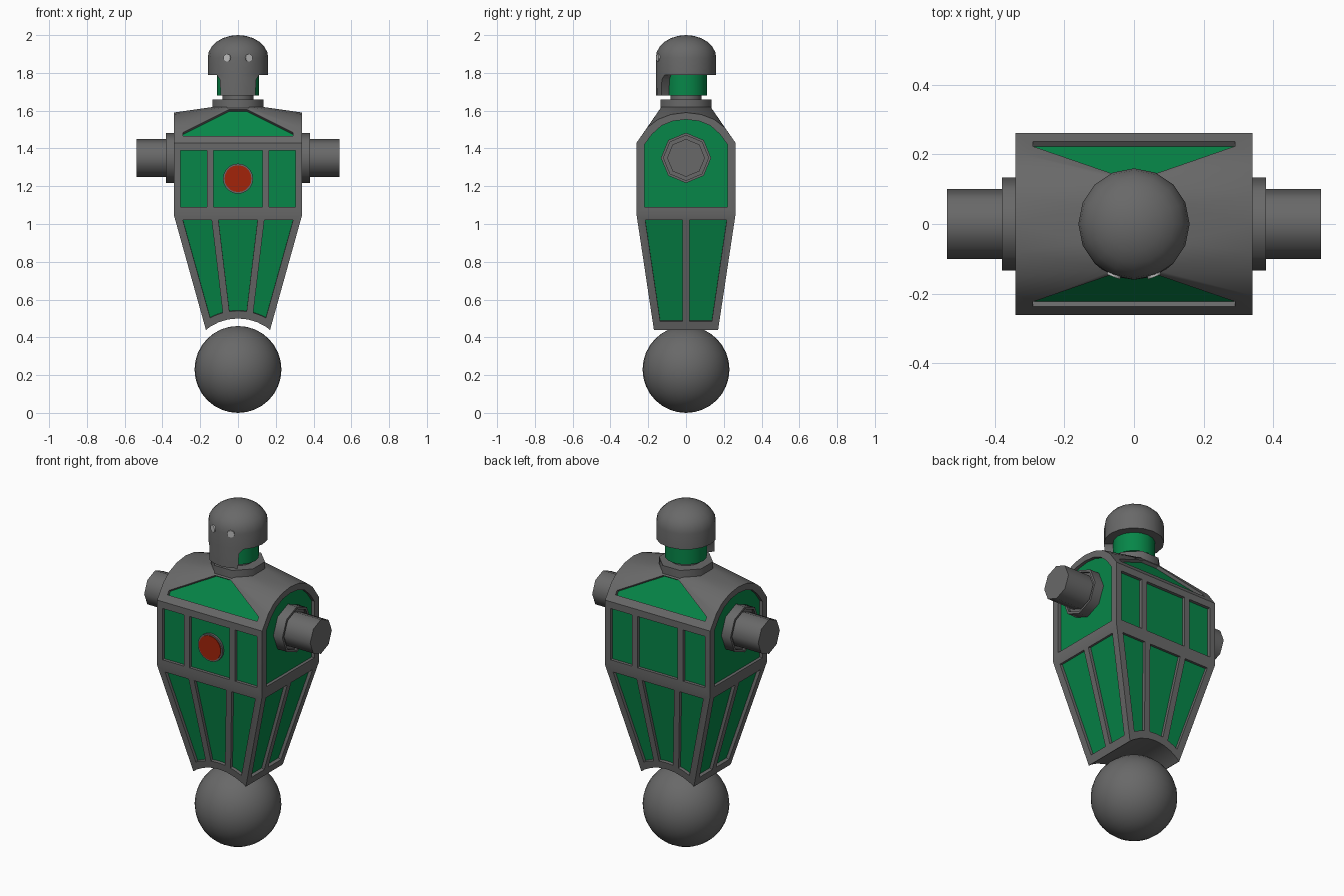
import bpy, bmesh
from math import sin, cos, atan2, pi, sqrt, radians
from mathutils import Vector, Matrix

if "Cube" in bpy.data.objects:
    bpy.data.objects.remove(bpy.data.objects["Cube"])


def material(name, rgb):
    m = bpy.data.materials.new(name)
    m.diffuse_color = (*rgb, 1)
    m.use_nodes = True
    m.node_tree.nodes["Principled BSDF"].inputs["Base Color"].default_value = m.diffuse_color
    return m


GREY = material("dark_grey", (0.14, 0.14, 0.14))
GREEN = material("green", (0.002, 0.24, 0.065))
RED = material("red", (0.36, 0.017, 0.003))
PALE = material("pale", (0.5, 0.5, 0.5))


def select(ob):
    bpy.ops.object.select_all(action='DESELECT')
    ob.select_set(True)
    bpy.context.view_layer.objects.active = ob


def smooth_shade(ob, angle):
    select(ob)
    bpy.ops.object.shade_smooth_by_angle(angle=radians(angle))


def finish(name, bm, mat=GREY, smooth=None, recalc=True):
    if recalc:
        bmesh.ops.recalc_face_normals(bm, faces=bm.faces)
    me = bpy.data.meshes.new(name)
    bm.to_mesh(me)
    bm.free()
    ob = bpy.data.objects.new(name, me)
    bpy.context.collection.objects.link(ob)
    me.materials.append(mat)
    if smooth:
        smooth_shade(ob, smooth)
    return ob


def cylinder(name, a, b, r, sides, mat=GREY, smooth=None, turn=0.0, recess=0.0):
    """Cylinder from point a to point b, optionally with a recessed end at b."""
    a, b = Vector(a), Vector(b)
    m = Matrix.Translation((a + b) / 2) @ (b - a).to_track_quat('Z', 'Y').to_matrix().to_4x4()
    bm = bmesh.new()
    bmesh.ops.create_cone(bm, cap_ends=True, segments=sides, radius1=r, radius2=r,
                          depth=(b - a).length, matrix=m @ Matrix.Rotation(turn, 4, 'Z'))
    if recess:
        end = max(bm.faces, key=lambda f: f.calc_center_median().dot(b - a))
        bmesh.ops.inset_region(bm, faces=[end], thickness=0.014)
        ext = bmesh.ops.extrude_discrete_faces(bm, faces=[end])["faces"]
        bmesh.ops.translate(bm, verts=ext[0].verts, vec=(a - b).normalized() * recess)
    return finish(name, bm, mat, smooth)


def prism(bm, bottom, top):
    n = len(bottom)
    v = [bm.verts.new(p) for p in bottom]
    w = [bm.verts.new(p) for p in top]
    bm.faces.new(v)
    bm.faces.new(w)
    for i in range(n):
        j = (i + 1) % n
        bm.faces.new((v[i], v[j], w[j], w[i]))


# Body shell: hull of collar ring, shoulder arches, waist and foot rectangles
WAIST, FOOT, HALF_Y = 1.05, 0.44, 0.262
arch = [(HALF_Y, 1.43), (0.205, 1.51), (0.15, 1.553), (0.08, 1.58), (0, 1.59)]
pts = [(0.141 * cos(a), 0.141 * sin(a), 1.62) for a in [(i + 0.5) * pi / 4 for i in range(8)]]
for sx in (1, -1):
    for sy in (1, -1):
        pts += [(sx * 0.34, sy * y, z) for y, z in arch if y or sy > 0]
        pts += [(sx * 0.34, sy * HALF_Y, WAIST), (sx * 0.17, sy * 0.17, FOOT)]
bm = bmesh.new()
for p in pts:
    bm.verts.new(p)
bmesh.ops.convex_hull(bm, input=bm.verts)
bmesh.ops.dissolve_limit(bm, angle_limit=radians(1), verts=bm.verts, edges=bm.edges)
body = finish("body_frame", bm)

# Recessed panels: each outline adds a cutter prism and a green plate at its floor
DEPTH = 0.02
cut_bm, plate_bm = bmesh.new(), bmesh.new()


def panel(outline, normal):
    n = Vector(normal).normalized()
    o = [Vector(p) for p in outline]
    prism(cut_bm, [p - n * DEPTH for p in o], [p + n * 0.03 for p in o])
    f = plate_bm.faces.new([plate_bm.verts.new(p - n * (DEPTH - 0.002)) for p in o])
    f.normal_update()
    if f.normal.dot(n) < 0:
        f.normal_flip()


def t_of(z):
    return (z - FOOT) / (WAIST - FOOT)


def lower_corner(a, b):
    """Where the slanted line x = a + b*t meets the panel bottom arc."""
    z = 0.53
    for _ in range(6):
        x = a + b * t_of(z)
        z = 0.23 + sqrt(0.31 ** 2 - x * x)
    return x


def lower_outline(left, right):
    top = t_of(1.02)
    xl, xr = (s * lower_corner(a, b) for s, a, b in (left, right))
    xz = [(s * (a + b * top), 1.02) for s, a, b in (right, left)]
    for i in range(5):
        x = xl + (xr - xl) * i / 4
        xz.append((x, 0.23 + sqrt(0.31 ** 2 - x * x)))
    return xz


RISE = HALF_Y - 0.13
for s in (-1, 1):
    # Front and back: chest panels
    for x0, x1 in ((-0.305, -0.165), (-0.13, 0.13), (0.165, 0.305)):
        panel([(x, s * HALF_Y, z) for x, z in ((x0, 1.09), (x1, 1.09), (x1, 1.39), (x0, 1.39))], (0, s, 0))
    # Sloped upper panel
    upper = [(-0.29, 1.465), (0.29, 1.465), (0.29, 1.485), (0.05, 1.605), (-0.05, 1.605), (-0.29, 1.485)]
    panel([(x, s * (HALF_Y - RISE * (z - 1.43) / 0.19), z) for x, z in upper], (0, s * 0.19, RISE))
    # Tapered belly panels
    edge, out, inn = (0.13, 0.17), (0.07, 0.073), (0.034, 0.073)
    for left, right in (((-1, *edge), (-1, *out)), ((-1, *inn), (1, *inn)), ((1, *out), (1, *edge))):
        panel([(x, s * (0.17 + (HALF_Y - 0.17) * t_of(z)), z) for x, z in lower_outline(left, right)],
              (0, s * 0.61, 0.17 - HALF_Y))
    # Sides: arched shoulder panel and two tapered ones
    half = [(0.22, 1.09), (0.22, 1.42), (0.18, 1.475), (0.13, 1.52), (0.07, 1.545)]
    yz = half + [(0, 1.553)] + [(-y, z) for y, z in reversed(half)]
    panel([(s * 0.34, y, z) for y, z in yz], (s, 0, 0))
    for k in (-1, 1):
        q = [(0.018, 0.485), (0.13 + 0.09 * t_of(0.485), 0.485), (0.13 + 0.09 * t_of(1.02), 1.02), (0.018, 1.02)]
        panel([(s * (0.17 + 0.17 * t_of(z)), k * y, z) for y, z in q], (s * 0.61, 0, -0.17))

# Cut the recesses and the arch over the ball, then smooth the shoulders
finish("green_panels", plate_bm, GREEN, recalc=False)
cutters = [finish("panel_cutter", cut_bm),
           cylinder("foot_arch_cutter", (0, -0.4, 0.23), (0, 0.4, 0.23), 0.27, 32)]
for c in cutters:
    c.hide_render = True
    mod = body.modifiers.new(c.name, 'BOOLEAN')
    mod.operation = 'DIFFERENCE'
    mod.solver = 'EXACT'
    mod.object = c
    select(body)
    bpy.ops.object.modifier_apply(modifier=mod.name)
    bpy.data.objects.remove(c)
smooth_shade(body, 28)

# Rolling ball
bm = bmesh.new()
bmesh.ops.create_uvsphere(bm, u_segments=32, v_segments=16, radius=0.23,
                          matrix=Matrix.Translation((0, 0, 0.23)))
finish("ball", bm, smooth=40)

# Shoulder flanges and arm stubs
for s, side in ((-1, "left"), (1, "right")):
    cylinder(side + "_shoulder_flange", (s * 0.315, 0, 1.35), (s * 0.38, 0, 1.35), 0.133, 8,
             smooth=50, recess=0.015)
    cylinder(side + "_arm_stub", (s * 0.35, 0, 1.35), (s * 0.537, 0, 1.35), 0.10, 8, smooth=50)

# Chest button
cylinder("button_rim", (0, -0.235, 1.24), (0, -0.257, 1.24), 0.08, 20, smooth=30)
cylinder("button", (0, -0.24, 1.24), (0, -0.261, 1.24), 0.071, 20, RED, 30)

# Collar, neck and inner head
cylinder("collar", (0, 0, 1.61), (0, 0, 1.66), 0.146, 8, smooth=50, turn=pi / 8)
cylinder("neck", (0, 0, 1.65), (0, 0, 1.69), 0.083, 16, smooth=30)
cylinder("inner_head", (0, 0, 1.68), (0, 0, 1.83), 0.112, 16, GREEN, 30)

# Helmet dome, lathed
profile = [(0.0, 1.79), (0.107, 1.79), (0.16, 1.79)]
profile += [(0.16 * cos(a), 1.88 + 0.12 * sin(a)) for a in [i * pi / 12 for i in range(7)]]
bm = bmesh.new()
vs = [bm.verts.new((r, 0, z)) for r, z in profile]
es = [bm.edges.new(p) for p in zip(vs, vs[1:])]
bmesh.ops.spin(bm, geom=vs + es, cent=(0, 0, 0), axis=(0, 0, 1), angle=2 * pi, steps=16)
bmesh.ops.remove_doubles(bm, verts=bm.verts, dist=1e-4)

# Face guard: front of the helmet rim drawn down and narrowed
guard = []
for f in bm.faces:
    c = f.calc_center_median()
    if abs(c.z - 1.79) < 1e-3 and c.xy.length > 0.115 and -c.y > abs(c.x):
        guard.append(f)
for z, narrow in ((1.765, 0.82), (1.68, 0.95)):
    geom = bmesh.ops.extrude_face_region(bm, geom=guard)["geom"]
    bmesh.ops.delete(bm, geom=guard, context='FACES')
    guard = [g for g in geom if isinstance(g, bmesh.types.BMFace)]
    for v in {v for f in guard for v in f.verts}:
        r, a = v.co.xy.length, atan2(v.co.x, -v.co.y) * narrow
        v.co = (r * sin(a), -r * cos(a), z)
finish("helmet", bm, smooth=40)

# Eyes
for s, side in ((-1, "left"), (1, "right")):
    d = Vector((s * 0.058, -0.149, 0)).normalized()
    z = Vector((0, 0, 1.88))
    cylinder(side + "_eye", d * 0.13 + z, d * 0.163 + z, 0.02, 12, PALE, 30)
